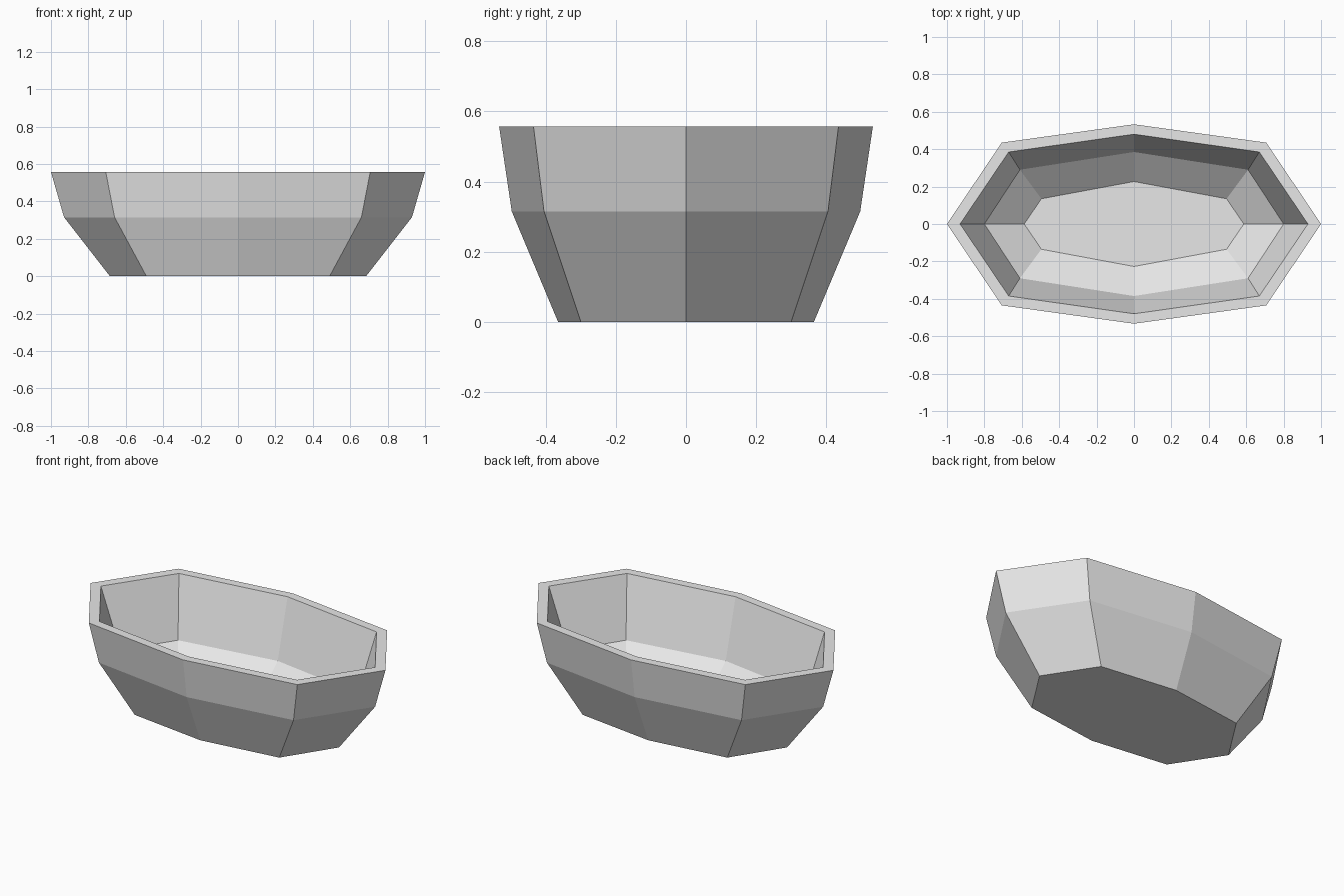
import bpy
import bmesh

if "Cube" in bpy.data.objects:
    bpy.data.objects.remove(bpy.data.objects["Cube"], do_unlink=True)

# Plain light grey for the whole shell
grey = bpy.data.materials.new("light_grey")
grey.use_nodes = True
colour = (0.8, 0.8, 0.8, 1)
grey.diffuse_color = colour
grey.node_tree.nodes["Principled BSDF"].inputs["Base Color"].default_value = colour


def ring(bm, end, corner_x, corner_y, side, z):
    """Eight-sided loop, symmetric in x and y, anticlockwise from above."""
    outline = [(end, 0), (corner_x, corner_y), (0, side), (-corner_x, corner_y),
               (-end, 0), (-corner_x, -corner_y), (0, -side), (corner_x, -corner_y)]
    return [bm.verts.new((x, y, z)) for x, y in outline]


# Sections from the underside, up the outer wall, over the rim, down to the floor
sections = [
    (0.685, 0.49, 0.30, 0.365, 0),
    (0.93, 0.66, 0.405, 0.497, 0.315),
    (1.0, 0.707, 0.435, 0.533, 0.557),
    (0.93, 0.67, 0.385, 0.48, 0.557),
    (0.80, 0.61, 0.29, 0.385, 0.20),
    (0.587, 0.495, 0.135, 0.227, 0.06),
]

bm = bmesh.new()
rings = [ring(bm, *section) for section in sections]
for low, high in zip(rings, rings[1:]):
    for i in range(len(low)):
        j = (i + 1) % len(low)
        bm.faces.new((low[i], low[j], high[j], high[i]))

# Underside and inner floor
bm.faces.new(rings[0][::-1])
bm.faces.new(rings[-1])
bmesh.ops.recalc_face_normals(bm, faces=bm.faces[:])

mesh = bpy.data.meshes.new("basin")
bm.to_mesh(mesh)
bm.free()
mesh.materials.append(grey)
basin = bpy.data.objects.new("basin", mesh)
bpy.context.collection.objects.link(basin)
